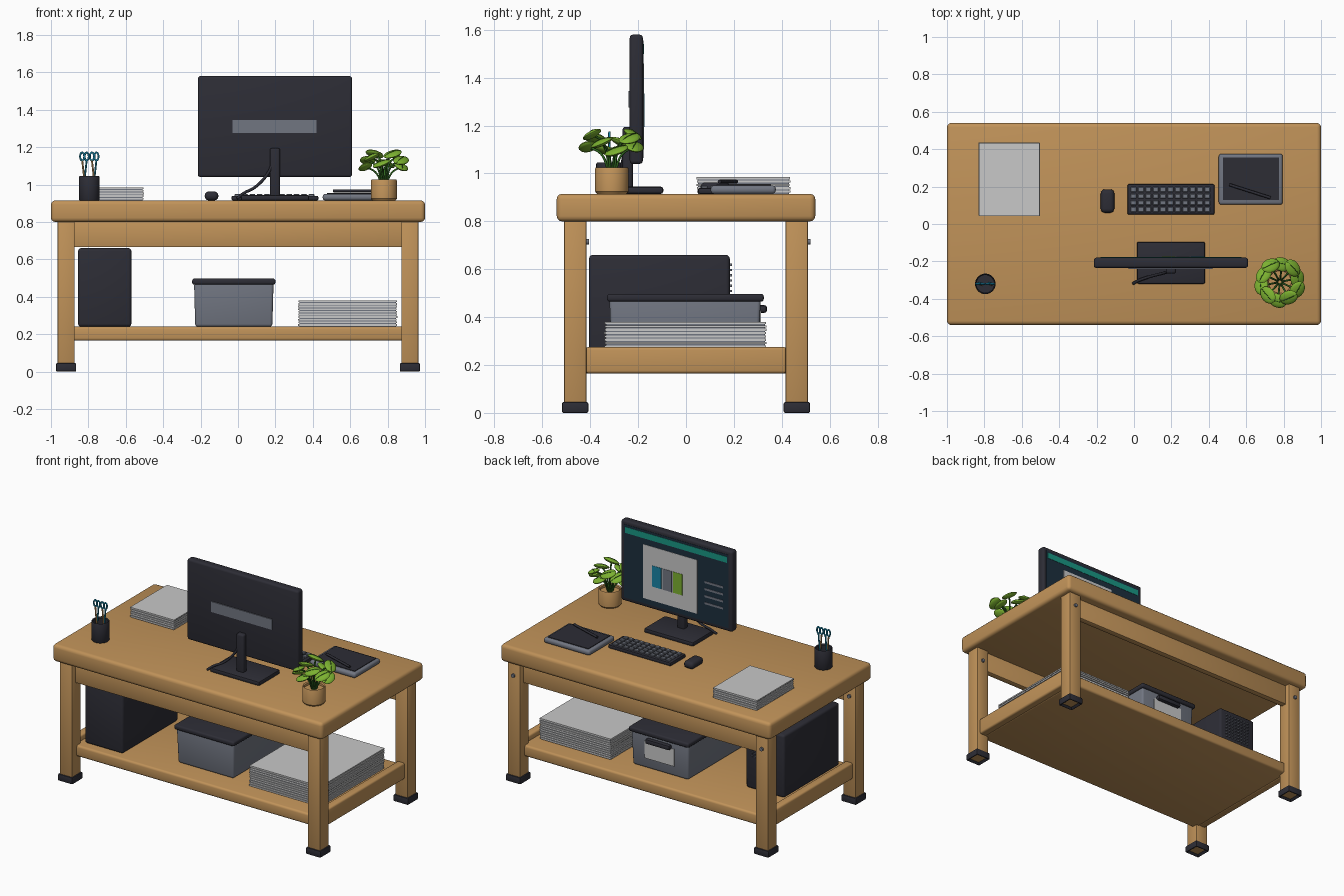
import bpy, bmesh, math, random
from mathutils import Vector, Matrix

random.seed(4)
old = bpy.data.objects.get("Cube")
if old:
    bpy.data.objects.remove(old, do_unlink=True)


def material(name, rgb):
    m = bpy.data.materials.new(name)
    m.use_nodes = True
    colour = (*rgb, 1)
    m.diffuse_color = colour
    m.node_tree.nodes["Principled BSDF"].inputs["Base Color"].default_value = colour
    return m


wood = material("wood", (0.53, 0.29, 0.10))
charcoal = material("charcoal", (0.026, 0.026, 0.036))
grey = material("slate grey", (0.165, 0.18, 0.22))
paper = material("paper", (0.58, 0.58, 0.58))
leaf_green = material("leaf green", (0.20, 0.44, 0.03))
stem_green = material("stem green", (0.03, 0.14, 0.015))
teal = material("teal", (0.01, 0.31, 0.23))
blue = material("blue", (0.01, 0.23, 0.38))
navy = material("screen navy", (0.012, 0.028, 0.048))


def finish(name, bm, mats, smooth=True):
    me = bpy.data.meshes.new(name)
    bmesh.ops.recalc_face_normals(bm, faces=bm.faces)
    bm.to_mesh(me)
    bm.free()
    ob = bpy.data.objects.new(name, me)
    bpy.context.collection.objects.link(ob)
    for m in mats:
        me.materials.append(m)
    if smooth:
        bpy.ops.object.select_all(action="DESELECT")
        ob.select_set(True)
        bpy.context.view_layer.objects.active = ob
        bpy.ops.object.shade_smooth_by_angle(angle=math.radians(35))
    return ob


def add_box(bm, x, y, z, bevel=0.0, seg=2, taper=1.0):
    """Box from (min, max) ranges, with optional rounding and narrower base."""
    part = bmesh.new()
    centre = Vector((sum(x) / 2, sum(y) / 2, sum(z) / 2))
    size = (x[1] - x[0], y[1] - y[0], z[1] - z[0])
    bmesh.ops.create_cube(part, size=1, matrix=Matrix.Diagonal((*size, 1)))
    for v in part.verts:
        if v.co.z < 0:
            v.co.x *= taper
            v.co.y *= taper
    if bevel:
        bmesh.ops.bevel(part, geom=part.edges[:], offset=bevel, segments=seg,
                        profile=0.5, affect="EDGES")
    bmesh.ops.translate(part, verts=part.verts, vec=centre)
    tmp = bpy.data.meshes.new("tmp")
    part.to_mesh(tmp)
    part.free()
    bm.from_mesh(tmp)
    bpy.data.meshes.remove(tmp)


def box(name, mat, x, y, z, bevel=0.0, seg=2, taper=1.0):
    bm = bmesh.new()
    add_box(bm, x, y, z, bevel, seg, taper)
    return finish(name, bm, [mat], bevel > 0)


def lathe(name, mat, profile, centre, seg=28):
    bm = bmesh.new()
    vs = [bm.verts.new((r, 0, z)) for r, z in profile]
    es = [bm.edges.new(p) for p in zip(vs, vs[1:])]
    bmesh.ops.spin(bm, geom=vs + es, cent=(0, 0, 0), axis=(0, 0, 1),
                   angle=math.tau, steps=seg)
    bmesh.ops.remove_doubles(bm, verts=bm.verts, dist=0.0005)
    bmesh.ops.translate(bm, verts=bm.verts, vec=centre)
    return finish(name, bm, [mat])


def tube(name, mat, points, radius):
    cu = bpy.data.curves.new(name, "CURVE")
    cu.dimensions = "3D"
    cu.bevel_depth = radius
    cu.bevel_resolution = 2
    cu.resolution_u = 6
    cu.use_fill_caps = True
    sp = cu.splines.new("BEZIER")
    sp.bezier_points.add(len(points) - 1)
    for bp, p in zip(sp.bezier_points, points):
        bp.co = p
        bp.handle_left_type = bp.handle_right_type = "AUTO"
    cu.materials.append(mat)
    ob = bpy.data.objects.new(name, cu)
    bpy.context.collection.objects.link(ob)


def mirrored(a, b, side):
    return (a, b) if side > 0 else (-b, -a)


# Desk frame
TOP = 0.915
box("table_top", wood, (-1, 1), (-0.54, 0.54), (0.8, TOP), 0.022, 3)
box("shelf", wood, (-0.9, 0.9), (-0.46, 0.46), (0.165, 0.24), 0.014, 3)
for sy, label in ((-1, "front"), (1, "back")):
    box(label + "_apron", wood, (-0.88, 0.88), mirrored(0.435, 0.475, sy), (0.665, 0.805), 0.004)
    for sx, side in ((1, "left"), (-1, "right")):
        name = f"{label}_{side}_"
        box(name + "leg", wood, mirrored(0.873, 0.965, sx), mirrored(0.416, 0.51, sy),
            (0.012, 0.81), 0.008)
        # Open-bottomed rubber foot
        foot = bmesh.new()
        add_box(foot, mirrored(0.865, 0.973, sx), mirrored(0.408, 0.518, sy), (0, 0.045), 0.006)
        foot.normal_update()
        base = min(foot.faces, key=lambda f: f.calc_center_median().z + f.normal.z)
        bmesh.ops.inset_region(foot, faces=[base], thickness=0.018)
        for v in base.verts:
            v.co.z += 0.011
        base.material_index = 1
        finish(name + "foot", foot, [charcoal, wood])
        # Bolt on the rear face of the leg
        bolt = bmesh.new()
        spot = Matrix.Translation((sx * 0.92, sy * 0.463 + 0.051, 0.715))
        bmesh.ops.create_cone(bolt, cap_ends=True, segments=12, radius1=0.012, radius2=0.012,
                              depth=0.014, matrix=spot @ Matrix.Rotation(math.pi / 2, 4, "X"))
        finish(name + "bolt", bolt, [grey])
for sx, side in ((1, "left"), (-1, "right")):
    box(side + "_shelf_rail", wood, mirrored(0.89, 0.945, sx), (-0.42, 0.42), (0.165, 0.275), 0.012, 3)

# Computer tower with rear vent studs
box("computer_tower", charcoal, (-0.855, -0.57), (-0.405, 0.183), (0.24, 0.66), 0.016, 3)
bm = bmesh.new()
for i in range(8):
    for j in range(8):
        x, z = -0.80 + i * 0.025, 0.46 + j * 0.022
        add_box(bm, (x, x + 0.01), (0.18, 0.192), (z, z + 0.01))
finish("tower_vent", bm, [grey], False)

# Storage box
box("storage_box", grey, (-0.235, 0.19), (-0.32, 0.312), (0.24, 0.475), 0.014, 3, 0.97)
box("storage_lid", charcoal, (-0.245, 0.2), (-0.33, 0.325), (0.465, 0.497), 0.011, 3)
box("storage_label", paper, (-0.13, 0.09), (0.305, 0.313), (0.31, 0.425))
box("storage_handle", charcoal, (-0.11, 0.07), (0.3, 0.338), (0.418, 0.45), 0.01)


# Paper stacks: thin sheets around a darker core
def stack(name, x, y, z0, z1, count):
    box(name + "_core", grey, (x[0] + .005, x[1] - .005), (y[0] + .005, y[1] - .005), (z0, z1 - .004))
    bm = bmesh.new()
    pitch = (z1 - z0) / count
    for i in range(count):
        dx, dy = random.uniform(-.002, .002), random.uniform(-.002, .002)
        top = z0 + (i + 1) * pitch
        add_box(bm, (x[0] + dx, x[1] + dx), (y[0] + dy, y[1] + dy), (top - pitch * 0.65, top))
    finish(name, bm, [paper], False)


stack("shelf_paper", (0.323, 0.85), (-0.34, 0.335), 0.24, 0.38, 10)
stack("desk_paper", (-0.83, -0.505), (0.045, 0.435), TOP, 0.985, 5)

# Monitor, screen facing the rear
box("monitor", charcoal, (-0.215, 0.61), (-0.235, -0.18), (1.04, 1.58), 0.014, 3)
box("monitor_back_panel", grey, (-0.03, 0.42), (-0.241, -0.233), (1.275, 1.345))
box("monitor_neck", charcoal, (0.17, 0.225), (-0.265, -0.222), (0.93, 1.195), 0.012, 3)
box("monitor_base", charcoal, (0.015, 0.38), (-0.32, -0.095), (TOP, 0.945), 0.01)
tube("monitor_cable", charcoal, [(0.19, -0.25, 1.13), (0.16, -0.262, 1.06),
     (0.09, -0.28, 0.985), (0.03, -0.3, 0.953), (-0.005, -0.318, 0.925)], 0.008)


def plate(name, mat, x, z, level):
    box(name, mat, x, (-0.183, -0.18 + 0.002 * level), z)


plate("screen", navy, (-0.19, 0.585), (1.065, 1.555), 1)
plate("screen_bar", teal, (-0.18, 0.575), (1.5, 1.54), 2)
plate("screen_window", paper, (0.04, 0.44), (1.1, 1.46), 2)
for i, (label, m) in enumerate((("green", leaf_green), ("grey", grey), ("blue", blue))):
    x = 0.15 + i * 0.078
    plate(label + "_card", m, (x, x + 0.068), (1.195, 1.335), 3)
for i in range(4):
    z = 1.18 + i * 0.047
    plate("screen_line", grey, (-0.15, -0.015), (z, z + 0.014), 2)

# Keyboard
box("keyboard", charcoal, (-0.035, 0.43), (0.05, 0.213), (TOP, 0.94), 0.008)
bm = bmesh.new()
for i in range(11):
    for j in range(4):
        x, y = -0.018 + i * 0.0395, 0.064 + j * 0.036
        add_box(bm, (x, x + 0.031), (y, y + 0.026), (0.935, 0.949), 0.003, 1)
finish("keyboard_keys", bm, [grey], False)

# Mouse
box("mouse", charcoal, (-0.178, -0.105), (0.06, 0.185), (TOP, 0.963), 0.022, 4)

# Tablet and stylus
box("tablet", grey, (0.453, 0.795), (0.103, 0.375), (TOP, 0.95), 0.014, 3)
box("tablet_screen", charcoal, (0.475, 0.775), (0.128, 0.355), (0.945, 0.954))
tube("stylus", charcoal, [(0.51, 0.21, 0.966), (0.73, 0.14, 0.966)], 0.008)

# Pen cup with two pairs of scissors
cup = Vector((-0.795, -0.32, 0))
lathe("pen_cup", charcoal, [(0, TOP), (0.052, TOP), (0.055, 0.92), (0.055, 1.04), (0.052, 1.045),
      (0.047, 1.04), (0.047, 0.93), (0, 0.93)], cup)
for cx in (-0.026, 0.026):
    for s in (-1, 1):
        x = cup.x + cx + s * 0.012
        ring = [(x + 0.011 * math.cos(a), cup.y, 1.15 + 0.021 * math.sin(a))
                for a in (i * math.tau / 12 for i in range(13))]
        tube("scissor_loop", blue, ring, 0.005)
        tube("scissor_shank", blue if s > 0 else wood,
             [(x, cup.y, 1.13), (cup.x + cx - s * 0.008, cup.y + s * 0.006, 0.95)], 0.005)

# Potted plant
pot = Vector((0.78, -0.31, 0))
lathe("plant_pot", wood, [(0, TOP), (0.062, TOP), (0.07, 0.925), (0.07, 1.02), (0.067, 1.026),
      (0.06, 1.02), (0.06, 1.005), (0, 1.005)], pot)
for i in range(10):
    a = i * math.tau / 10 + 0.2
    out = Vector((math.cos(a), math.sin(a), 0))
    rise = 1.095 + (i * 3 % 5) * 0.017
    tip = pot + out * (0.095 + 0.006 * (i % 2)) + Vector((0, 0, rise))
    tube("plant_stem", stem_green, [pot + out * 0.012 + Vector((0, 0, 1.0)),
         pot + out * 0.045 + Vector((0, 0, rise - 0.03)), tip], 0.005)
    turn = (Matrix.Translation(tip) @ Matrix.Rotation(a, 4, "Z")
            @ Matrix.Rotation(0.3, 4, "Y") @ Matrix.Rotation(0.35, 4, "X"))
    bm = bmesh.new()
    bmesh.ops.create_uvsphere(bm, u_segments=16, v_segments=8, radius=1,
                              matrix=turn @ Matrix.Diagonal((0.039, 0.052, 0.014, 1)))
    finish("plant_leaf", bm, [leaf_green])
    rib = [turn @ Vector((0, t * 0.05, 0.0145 * math.sqrt(1 - t * t))) for t in (-.95, -.5, 0, .5, .95)]
    tube("leaf_rib", stem_green, rib, 0.0018)
